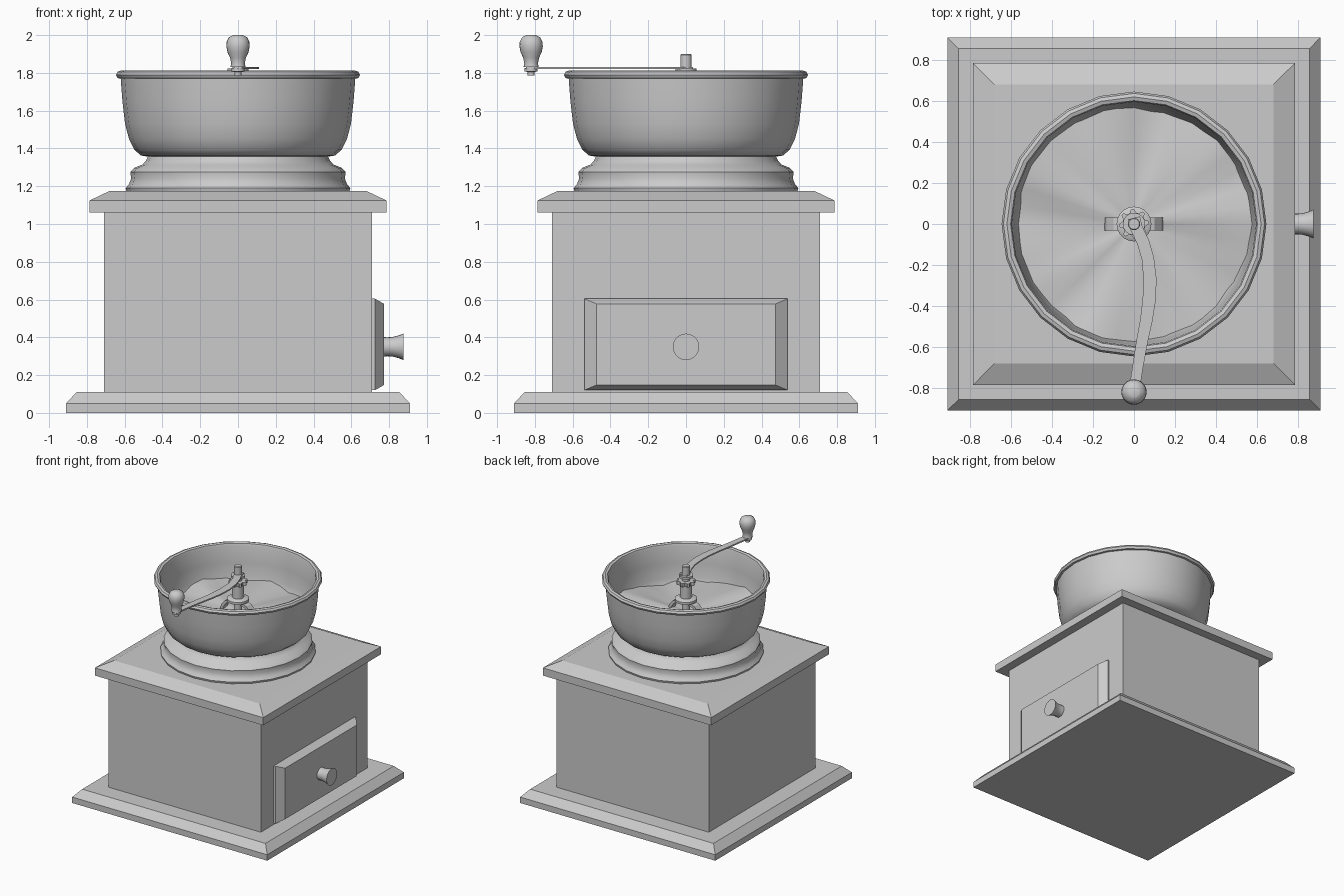
import bpy, bmesh, math
from math import sin, cos, pi
from mathutils import Matrix, Vector

if "Cube" in bpy.data.objects:
    bpy.data.objects.remove(bpy.data.objects["Cube"])


def finish(name, bm, smooth=True, angle=35):
    bmesh.ops.recalc_face_normals(bm, faces=bm.faces[:])
    me = bpy.data.meshes.new(name)
    bm.to_mesh(me)
    bm.free()
    ob = bpy.data.objects.new(name, me)
    bpy.context.collection.objects.link(ob)
    if smooth:
        bpy.ops.object.select_all(action='DESELECT')
        ob.select_set(True)
        bpy.context.view_layer.objects.active = ob
        bpy.ops.object.shade_smooth_by_angle(angle=math.radians(angle))
    return ob


def loft(name, rings, smooth=False, cap=True, matrix=None, angle=35):
    """Skin a list of equally sized closed vertex rings."""
    bm = bmesh.new()
    loops = [[bm.verts.new(p) for p in ring] for ring in rings]
    n = len(loops[0])
    for a, b in zip(loops, loops[1:]):
        for i in range(n):
            bm.faces.new((a[i], a[(i + 1) % n], b[(i + 1) % n], b[i]))
    if cap:
        bm.faces.new(loops[0][::-1])
        bm.faces.new(loops[-1])
    if matrix:
        bm.transform(matrix)
    return finish(name, bm, smooth, angle)


def slab(name, levels, matrix=None):
    """Rectangular block from (half width, half depth, height) levels."""
    return loft(name, [[(-a, -b, z), (a, -b, z), (a, b, z), (-a, b, z)]
                       for a, b, z in levels], matrix=matrix)


def lathe(name, profile, n=24, matrix=None):
    """Turned solid from (radius, height) points."""
    return loft(name, [[(r * cos(2 * pi * i / n), r * sin(2 * pi * i / n), z)
                        for i in range(n)] for r, z in profile],
                smooth=True, matrix=matrix)


# Wooden box
slab("base", [(.91, .91, 0), (.91, .91, .05), (.855, .855, .11)])
slab("body", [(.71, .71, .10), (.71, .71, 1.07)])
slab("lid", [(.785, .785, 1.06), (.785, .785, 1.125), (.68, .68, 1.175)])

# Drawer front and its turned knob, both facing +x
to_x = Matrix(((0, 0, 1, 0), (1, 0, 0, 0), (0, 1, 0, .3625), (0, 0, 0, 1)))
slab("drawer", [(.538, .242, .70), (.538, .242, .725), (.475, .215, .773)], to_x)
knob_x = Matrix.Translation((0, 0, -.0125)) @ to_x
lathe("drawer_knob", [(.052, .765), (.05, .79), (.052, .82), (.06, .85), (.07, .875)],
      20, knob_x)

# Collar and bowl
lathe("collar", [(.59, 1.17), (.595, 1.19), (.578, 1.21), (.566, 1.24), (.57, 1.275),
                 (.55, 1.297), (.505, 1.315), (.487, 1.335), (.475, 1.36)])
lathe("bowl", [(.46, 1.354), (.515, 1.363), (.55, 1.395), (.577, 1.45), (.598, 1.53),
               (.612, 1.65), (.621, 1.77), (.637, 1.772), (.646, 1.79), (.637, 1.806),
               (.62, 1.812), (.602, 1.806), (.596, 1.79), (.588, 1.65), (.575, 1.53),
               (.55, 1.45), (.46, 1.38)])

# Uneven heap of grounds filling the bowl
bm = bmesh.new()
n, m = 40, 8
centre = bm.verts.new((0, 0, 1.51))
rows = []
for j in range(1, m + 1):
    t = j / m
    row = []
    for i in range(n):
        a = 2 * pi * i / n
        z = 1.515 + t * (.018 * sin(3 * a + .6) + .014 * sin(7 * a + 2 * t) + .008 * sin(12 * a))
        row.append(bm.verts.new((.577 * t * cos(a), .577 * t * sin(a), z)))
    rows.append(row)
for i in range(n):
    k = (i + 1) % n
    bm.faces.new((centre, rows[0][i], rows[0][k]))
    for a, b in zip(rows, rows[1:]):
        bm.faces.new((a[i], b[i], b[k], a[k]))
finish("grounds", bm, angle=60)

# Spindle, sleeve and flange
lathe("spindle", [(.03, 1.45), (.03, 1.895), (.026, 1.9)], 16)
lathe("sleeve", [(.045, 1.6), (.045, 1.77)], 16)
lathe("flange", [(.085, 1.605), (.085, 1.625), (.07, 1.635)], 20)
lathe("arm_hub", [(.055, 1.805), (.055, 1.822)], 16)

# Notched adjusting nut
teeth = [(.073 if i % 4 < 2 else .056, 2 * pi * i / 32) for i in range(32)]
loft("adjusting_nut", [[(r * cos(a), r * sin(a), z) for r, a in teeth] for z in (1.745, 1.775)])

# Bridge bracket, a bent strip spanning the bowl centre
line = [(-.145, 1.50), (-.135, 1.55), (-.10, 1.59), (-.05, 1.605),
        (.05, 1.605), (.10, 1.59), (.135, 1.55), (.145, 1.50)]
loft("bracket", [[(x, -.032, z), (x, .032, z), (x * .86, .032, z - .018), (x * .86, -.032, z - .018)]
                 for x, z in line])

# Curved crank arm: flat bar swept along its plan
plan = [(0, .03, .03), (.012, -.02, .03), (.045, -.09, .03), (.068, -.17, .03), (.078, -.27, .032),
        (.074, -.37, .032), (.06, -.47, .03), (.038, -.58, .028), (.018, -.7, .026),
        (.004, -.79, .026), (0, -.845, .022)]
rings = []
for i, (x, y, w) in enumerate(plan):
    p, q = plan[max(i - 1, 0)], plan[min(i + 1, len(plan) - 1)]
    d = Vector((q[0] - p[0], q[1] - p[1])).normalized()
    s = Vector((-d.y, d.x)) * w
    rings.append([(x + s.x, y + s.y, 1.82), (x - s.x, y - s.y, 1.82),
                  (x - s.x, y - s.y, 1.831), (x + s.x, y + s.y, 1.831)])
loft("crank_arm", rings, smooth=True)

# Crank handle with its pin below the arm
at_end = Matrix.Translation((0, -.82, 0))
lathe("handle_pin", [(.018, 1.787), (.018, 1.805), (.034, 1.808), (.034, 1.825)], 12, at_end)
lathe("crank_handle", [(.04, 1.83), (.036, 1.85), (.042, 1.88), (.056, 1.91), (.062, 1.94),
                       (.06, 1.965), (.048, 1.988), (.03, 1.998), (.026, 2.0)], 20, at_end)
